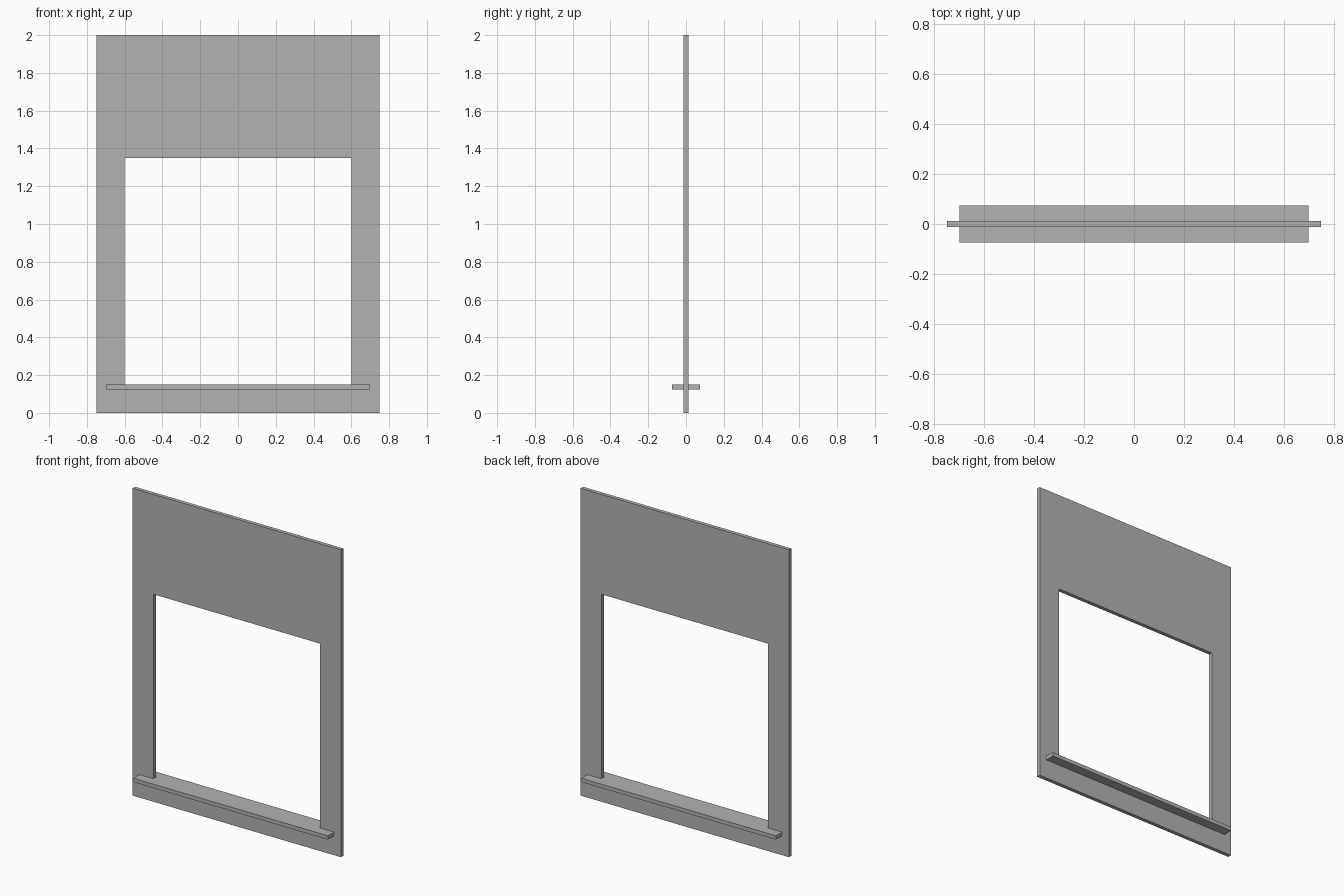
import bpy
import bmesh

old = bpy.data.objects.get("Cube")
if old:
    bpy.data.objects.remove(old, do_unlink=True)

THICK = 0.025

# One plain grey for every part
grey = bpy.data.materials.new("plain_grey")
grey.use_nodes = True
colour = (0.45, 0.45, 0.45, 1)
grey.diffuse_color = colour
grey.node_tree.nodes["Principled BSDF"].inputs["Base Color"].default_value = colour


def finish(name, bm):
    bmesh.ops.recalc_face_normals(bm, faces=bm.faces)
    mesh = bpy.data.meshes.new(name)
    bm.to_mesh(mesh)
    bm.free()
    mesh.materials.append(grey)
    obj = bpy.data.objects.new(name, mesh)
    bpy.context.collection.objects.link(obj)
    return obj


def rectangle(bm, half_width, bottom, top, y):
    corners = ((-half_width, bottom), (half_width, bottom),
               (half_width, top), (-half_width, top))
    return [bm.verts.new((x, y, z)) for x, z in corners]


# Wall panel: outer and opening outlines on both faces, joined all round
bm = bmesh.new()
loops = []
for y in (-THICK / 2, THICK / 2):
    loops.append((rectangle(bm, 0.75, 0, 2, y),
                  rectangle(bm, 0.6, 0.15, 1.35, y)))
(front_out, front_in), (back_out, back_in) = loops
for a, b in ((front_out, front_in), (front_in, back_in),
             (back_in, back_out), (back_out, front_out)):
    for i in range(4):
        j = (i + 1) % 4
        bm.faces.new((a[i], a[j], b[j], b[i]))
finish("wall_panel", bm)

# Sill board: passes through the panel, flush with the bottom of the opening
bm = bmesh.new()
bmesh.ops.create_cube(bm, size=1)
bmesh.ops.scale(bm, vec=(1.4, 0.15, THICK), verts=bm.verts)
sill = finish("sill_board", bm)
sill.location.z = 0.15 - THICK / 2
